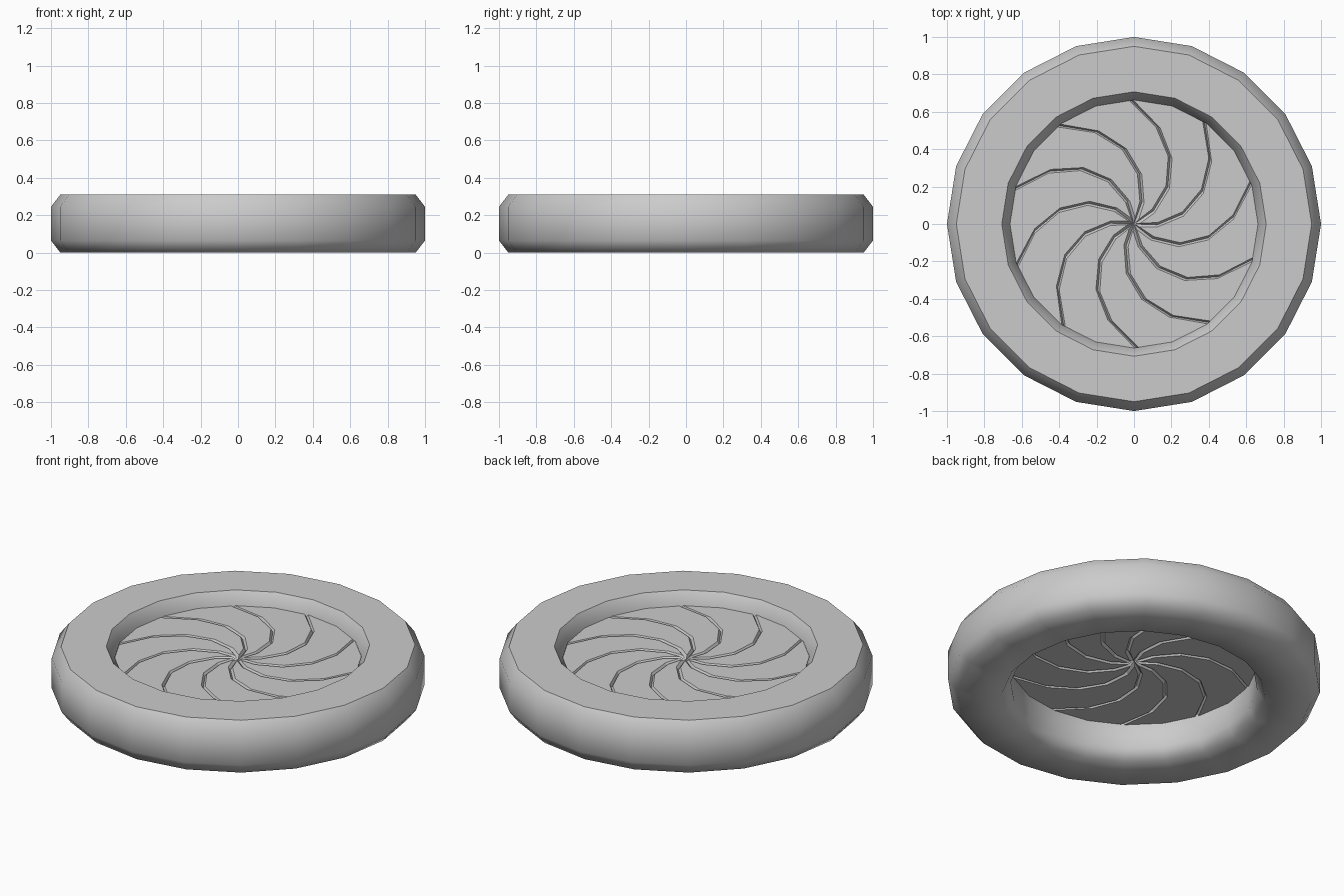
import bpy, bmesh
from math import sin, cos, pi, radians

if "Cube" in bpy.data.objects:
    bpy.data.objects.remove(bpy.data.objects["Cube"])

SIDES, BLADES = 20, 10


def make_object(name, bm):
    bmesh.ops.recalc_face_normals(bm, faces=bm.faces[:])
    mesh = bpy.data.meshes.new(name)
    bm.to_mesh(mesh)
    bm.free()
    obj = bpy.data.objects.new(name, mesh)
    bpy.context.collection.objects.link(obj)
    return obj


def bridge(bm, a, b):
    for i in range(len(a)):
        j = (i + 1) % len(a)
        bm.faces.new((a[i], a[j], b[j], b[i]))


# Outer ring: chamfered profile (radius, height) spun in 20 sides
profile = [(0.95, 0), (1.0, 0.065), (1.0, 0.245), (0.95, 0.31),
           (0.707, 0.31), (0.663, 0.245), (0.663, 0.065), (0.707, 0)]
bm = bmesh.new()
loops = [[bm.verts.new((r * cos(2 * pi * i / SIDES), r * sin(2 * pi * i / SIDES), z))
          for i in range(SIDES)] for r, z in profile]
for k in range(len(loops)):
    bridge(bm, loops[k], loops[(k + 1) % len(loops)])
for f in bm.faces:
    f.smooth = True
# Crisp edges around the flat top, soft shading elsewhere
for e in bm.edges:
    flat = [abs(f.calc_center_median().z - 0.31) < 1e-4 for f in e.link_faces]
    if flat[0] != flat[1]:
        e.smooth = False
make_object("outer_ring", bm)

# Swirled blades: (radius, angle) along one seam, with V grooves between blades
seam = [(0.125, -38), (0.267, -24.5), (0.405, -10.5), (0.532, 4), (0.664, 19.5)]
STEP = 360 / BLADES


def outline(start, gap, apex):
    polar = [(apex, start - 28)]
    inset = [gap / r * 180 / pi for r, a in seam]
    polar += [(r, a + start + d) for (r, a), d in zip(seam, inset)]
    polar += [(0.67, 19.5 + start + STEP / 2)]
    polar += [(r, a + start + STEP - d) for (r, a), d in reversed(list(zip(seam, inset)))]
    return [(r * cos(radians(a)), r * sin(radians(a))) for r, a in polar]


for n in range(BLADES):
    bm = bmesh.new()
    rows = []
    for z, gap, apex in ((0.237, 0.012, 0.035), (0.222, 0, 0), (0.207, 0.012, 0.035)):
        rows.append([bm.verts.new((x, y, z)) for x, y in outline(n * STEP, gap, apex)])
    bridge(bm, rows[0], rows[1])
    bridge(bm, rows[1], rows[2])
    bm.faces.new(rows[0])
    bm.faces.new(rows[2][::-1])
    make_object(f"swirl_blade_{n + 1}", bm)
